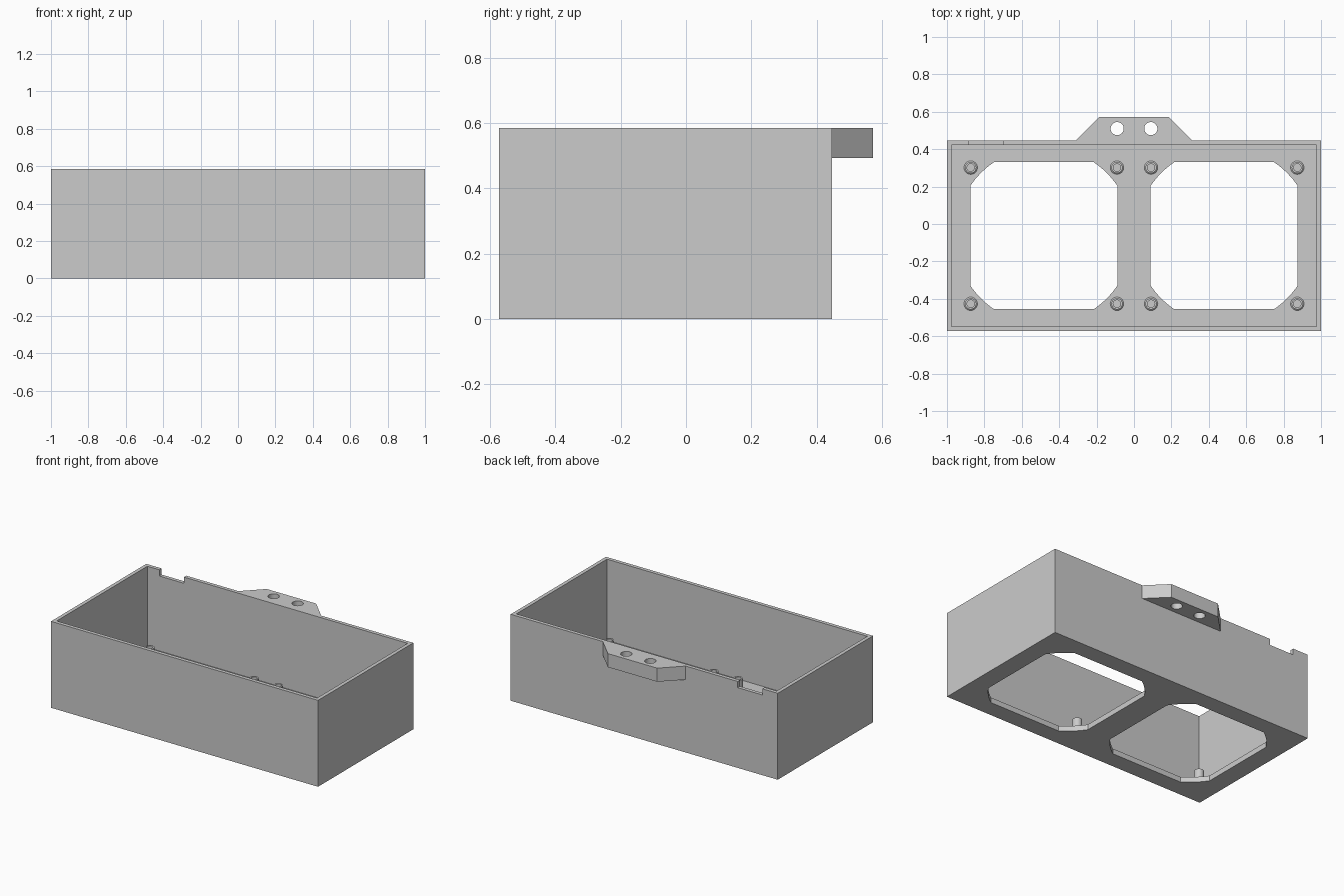
import bpy, bmesh, math
from mathutils import Matrix, Vector

if "Cube" in bpy.data.objects:
    bpy.data.objects.remove(bpy.data.objects["Cube"], do_unlink=True)

FRONT, BACK, TOP = -0.572, 0.447, 0.585
MID = (FRONT + BACK) / 2
WALL, FLOOR = 0.025, 0.036
BAY_X = 0.482

grey = bpy.data.materials.new("plain grey")
grey.use_nodes = True
colour = (0.6, 0.6, 0.6, 1)
grey.diffuse_color = colour
grey.node_tree.nodes["Principled BSDF"].inputs["Base Color"].default_value = colour


def finish(name, bm):
    bmesh.ops.recalc_face_normals(bm, faces=bm.faces)
    mesh = bpy.data.meshes.new(name)
    bm.to_mesh(mesh)
    bm.free()
    mesh.materials.append(grey)
    obj = bpy.data.objects.new(name, mesh)
    bpy.context.collection.objects.link(obj)
    return obj


def prism(name, outline, z0, z1):
    """Extrude a flat outline upwards from z0 to z1."""
    bm = bmesh.new()
    face = bm.faces.new([bm.verts.new((x, y, z0)) for x, y in outline])
    extruded = bmesh.ops.extrude_face_region(bm, geom=[face])["geom"]
    top = [v for v in extruded if isinstance(v, bmesh.types.BMVert)]
    bmesh.ops.translate(bm, verts=top, vec=(0, 0, z1 - z0))
    return finish(name, bm)


def rect(x0, x1, y0, y1):
    return [(x0, y0), (x1, y0), (x1, y1), (x0, y1)]


def circle(cx, cy, r, n=32):
    return [(cx + r * math.cos(i * math.tau / n), cy + r * math.sin(i * math.tau / n))
            for i in range(n)]


def cut(obj, cutters):
    """Subtract the cutters, keep the result and discard them."""
    for c in cutters:
        mod = obj.modifiers.new("cut", 'BOOLEAN')
        mod.operation, mod.solver, mod.object = 'DIFFERENCE', 'EXACT', c
        c.hide_render = True
    bpy.context.view_layer.update()
    graph = bpy.context.evaluated_depsgraph_get()
    result = bpy.data.meshes.new_from_object(obj.evaluated_get(graph))
    obj.modifiers.clear()
    obj.data = result
    for c in cutters:
        bpy.data.objects.remove(c, do_unlink=True)


def smooth(obj):
    bpy.ops.object.select_all(action='DESELECT')
    obj.select_set(True)
    bpy.context.view_layer.objects.active = obj
    bpy.ops.object.shade_smooth_by_angle(angle=math.radians(30))


def bay_opening(cx):
    """Square with corners rounded off by a larger circle."""
    half, radius = 0.393, 0.475
    start = math.acos(half / radius)
    sweep = math.pi / 2 - 2 * start
    pts = []
    for q in range(4):
        for i in range(9):
            a = q * math.pi / 2 + start + sweep * i / 8
            pts.append((cx + radius * math.cos(a), MID + radius * math.sin(a)))
    return pts


# Open box with two floor openings and a cable notch in the rear rim
box = prism("box", rect(-1, 1, FRONT, BACK), 0, TOP)
cut(box, [
    prism("cavity_cutter", rect(-1 + WALL, 1 - WALL, FRONT + WALL, BACK - WALL), FLOOR, 1),
    prism("notch_cutter", rect(-0.885, -0.70, BACK - 0.06, BACK + 0.06), TOP - 0.042, 1),
    prism("left_bay_cutter", bay_opening(BAY_X), -0.1, 0.2),
    prism("right_bay_cutter", bay_opening(-BAY_X), -0.1, 0.2),
])
smooth(box)

# Rear mounting tab with two screw holes
tab = prism("mounting_tab", [(-0.31, BACK), (0.31, BACK), (0.185, 0.572), (-0.185, 0.572)],
            0.493, TOP)
cut(tab, [prism("hole_cutter", circle(s * 0.09, 0.51, 0.035), 0.3, 0.8) for s in (-1, 1)])
smooth(tab)


# Hollow standoffs around each floor opening
def standoff(name, x, y):
    profile = [(0.036, FLOOR), (0.036, FLOOR + 0.006), (0.030, FLOOR + 0.012),
               (0.030, 0.11), (0.020, 0.11), (0.020, FLOOR)]
    bm = bmesh.new()
    verts = [bm.verts.new((r, 0, z)) for r, z in profile]
    edges = [bm.edges.new(pair) for pair in zip(verts, verts[1:])]
    bmesh.ops.spin(bm, geom=verts + edges, cent=(0, 0, 0), axis=(0, 0, 1),
                   angle=math.tau, steps=24)
    bmesh.ops.remove_doubles(bm, verts=bm.verts, dist=0.0005)
    bmesh.ops.transform(bm, matrix=Matrix.Translation(Vector((x, y, 0))), verts=bm.verts)
    smooth(finish(name, bm))


for bay, side in ((BAY_X, "left"), (-BAY_X, "right")):
    for dx in (-1, 1):
        for dy, row in ((-1, "front"), (1, "back")):
            place = "inner" if dx * bay < 0 else "outer"
            standoff(f"{side}_{row}_{place}_standoff", bay + dx * 0.391, MID + dy * 0.364)
